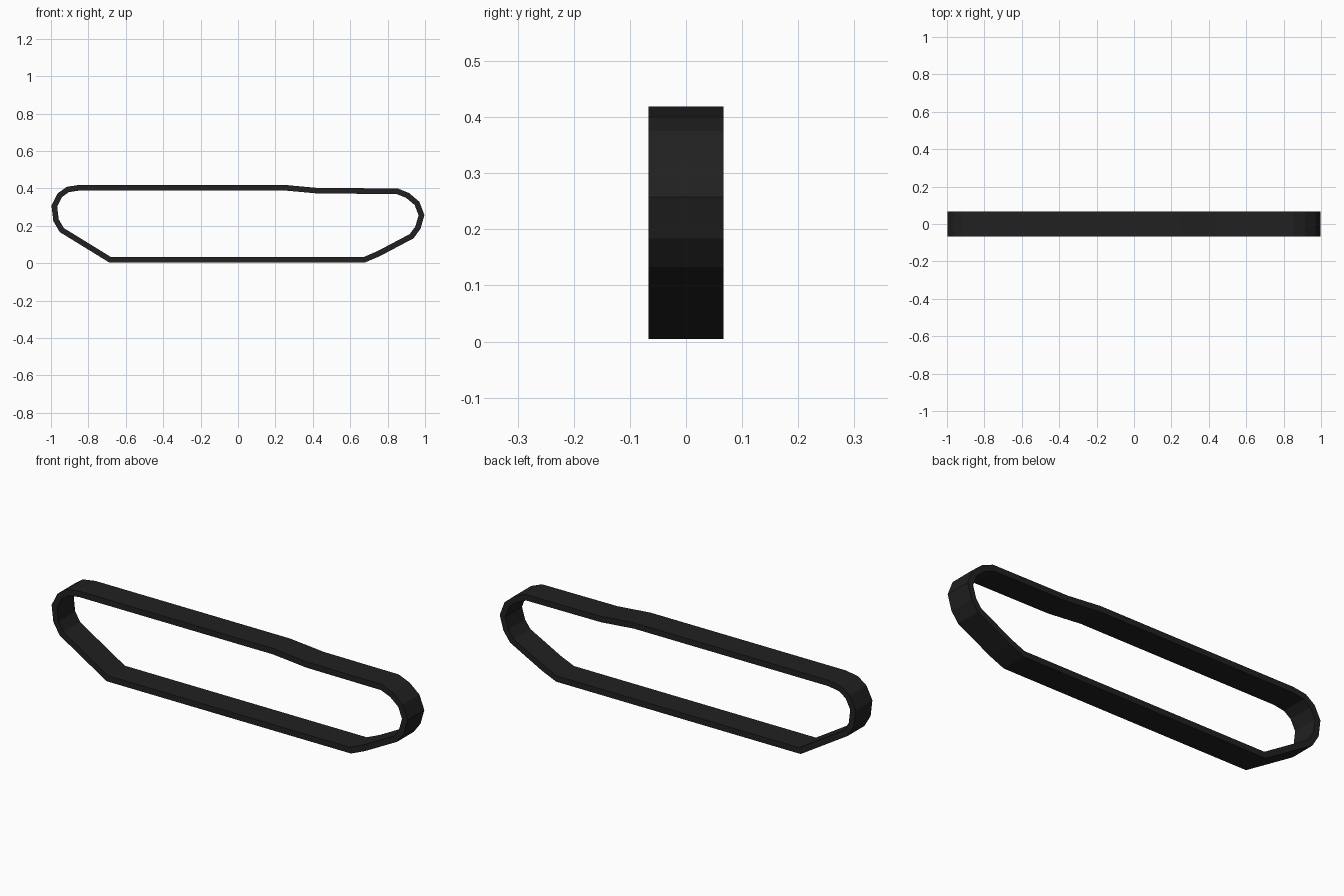
import bpy, bmesh
from mathutils import Vector

if "Cube" in bpy.data.objects:
    bpy.data.objects.remove(bpy.data.objects["Cube"])

HALF_WIDTH = 0.067
HALF_THICK = 0.0148

# Centre line of the belt seen from the front (x, z), clockwise
path = [Vector(p) for p in (
    (-0.845, 0.404), (0.245, 0.404), (0.43, 0.387), (0.85, 0.385),
    (0.907, 0.362), (0.957, 0.32), (0.981, 0.257), (0.962, 0.19),
    (0.928, 0.144), (0.752, 0.051), (0.677, 0.019), (-0.685, 0.019),
    (-0.942, 0.177), (-0.973, 0.23), (-0.982, 0.305), (-0.953, 0.363),
    (-0.91, 0.394))]


def offset(points, dist):
    """Mitred offset of a closed clockwise loop; positive is outward."""
    result = []
    for i, p in enumerate(points):
        a = (p - points[i - 1]).normalized()
        b = (points[(i + 1) % len(points)] - p).normalized()
        na, nb = Vector((-a.y, a.x)), Vector((-b.y, b.x))
        result.append(p + (na + nb) * dist / (1 + na.dot(nb)))
    return result


rubber = bpy.data.materials.new("black_rubber")
rubber.diffuse_color = (0.015, 0.015, 0.015, 1)
rubber.use_nodes = True
rubber.node_tree.nodes["Principled BSDF"].inputs["Base Color"].default_value = rubber.diffuse_color

# Belt: four corner loops joined all the way round
outer, inner = offset(path, HALF_THICK), offset(path, -HALF_THICK)
bm = bmesh.new()
loops = [[bm.verts.new((p.x, y, p.y)) for p in ring]
         for ring, y in ((outer, -HALF_WIDTH), (outer, HALF_WIDTH),
                         (inner, HALF_WIDTH), (inner, -HALF_WIDTH))]
n = len(path)
for k in range(4):
    a, b = loops[k], loops[(k + 1) % 4]
    for i in range(n):
        j = (i + 1) % n
        bm.faces.new((a[i], a[j], b[j], b[i]))
bmesh.ops.recalc_face_normals(bm, faces=bm.faces)
mesh = bpy.data.meshes.new("track_belt")
bm.to_mesh(mesh)
bm.free()
mesh.materials.append(rubber)
belt = bpy.data.objects.new("track_belt", mesh)
bpy.context.collection.objects.link(belt)
